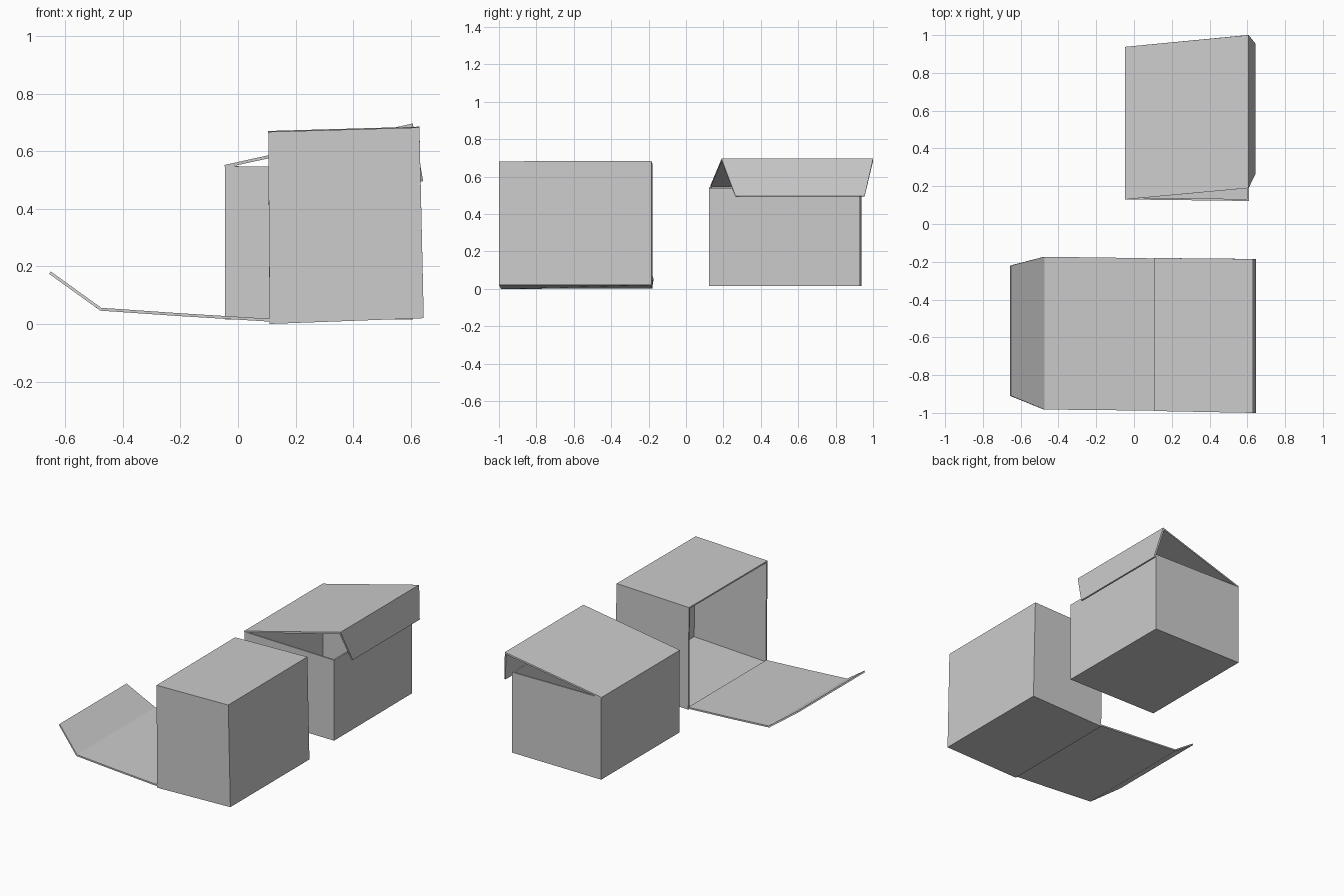
import bpy, bmesh

if "Cube" in bpy.data.objects:
    bpy.data.objects.remove(bpy.data.objects["Cube"])

card = bpy.data.materials.new("grey_card")
card.diffuse_color = (0.6, 0.6, 0.6, 1)
card.use_nodes = True
card.node_tree.nodes["Principled BSDF"].inputs["Base Color"].default_value = card.diffuse_color


def make(name, verts, faces, thickness):
    """Thin card from a folded surface, thickened against its normals."""
    bm = bmesh.new()
    vs = [bm.verts.new(v) for v in verts]
    for f in faces:
        bm.faces.new([vs[i] for i in f])
    me = bpy.data.meshes.new(name)
    bm.to_mesh(me)
    bm.free()
    me.materials.append(card)
    ob = bpy.data.objects.new(name, me)
    bpy.context.collection.objects.link(ob)
    mod = ob.modifiers.new("card_thickness", 'SOLIDIFY')
    mod.thickness = thickness
    mod.offset = -1
    mod.use_even_offset = True
    return ob


def open_box(name, base, rim, thickness=0.01):
    """Five-sided box; corners run anticlockwise seen through the opening."""
    faces = [(3, 2, 1, 0)]
    faces += [(i, (i + 1) % 4, (i + 1) % 4 + 4, i + 4) for i in range(4)]
    return make(name, base + rim, faces, thickness)


def folded_lid(name, sections, thickness=0.01):
    """Strip of panels through folds given as (x, z, y_front, y_back)."""
    verts = []
    for x, z, y0, y1 in sections:
        verts += [(x, y0, z), (x, y1, z)]
    faces = [(2 * i, 2 * i + 2, 2 * i + 3, 2 * i + 1)
             for i in range(len(sections) - 1)]
    return make(name, verts, faces, thickness)


# Box lying on its side, open towards -x
open_box("tipped_box",
         [(0.645, -0.185, 0.02), (0.645, -1.0, 0.02),
          (0.63, -1.0, 0.682), (0.63, -0.185, 0.685)],
         [(0.11, -0.18, 0.003), (0.11, -0.99, 0.0),
          (0.105, -0.99, 0.667), (0.105, -0.18, 0.67)])

# Its lid, spread out on the ground with a tapered lip turned up
folded_lid("tipped_box_lid",
           [(-0.65, 0.182, -0.91, -0.22), (-0.475, 0.056, -0.982, -0.174),
            (-0.2, 0.037, -0.985, -0.177), (0.112, 0.018, -0.988, -0.182)])

# Upright box, open at the top
floor = [(-0.045, 0.13), (0.608, 0.122), (0.605, 0.93), (-0.045, 0.938)]
open_box("upright_box",
         [(x, y, 0.015) for x, y in floor],
         [(x, y, 0.548 if x < 0 else 0.54) for x, y in floor])

# Its half-raised, skewed lid with a tapered lip hanging down
folded_lid("upright_box_lid",
           [(-0.047, 0.552, 0.13, 0.938), (0.607, 0.696, 0.19, 1.0),
            (0.643, 0.496, 0.265, 0.955)])
